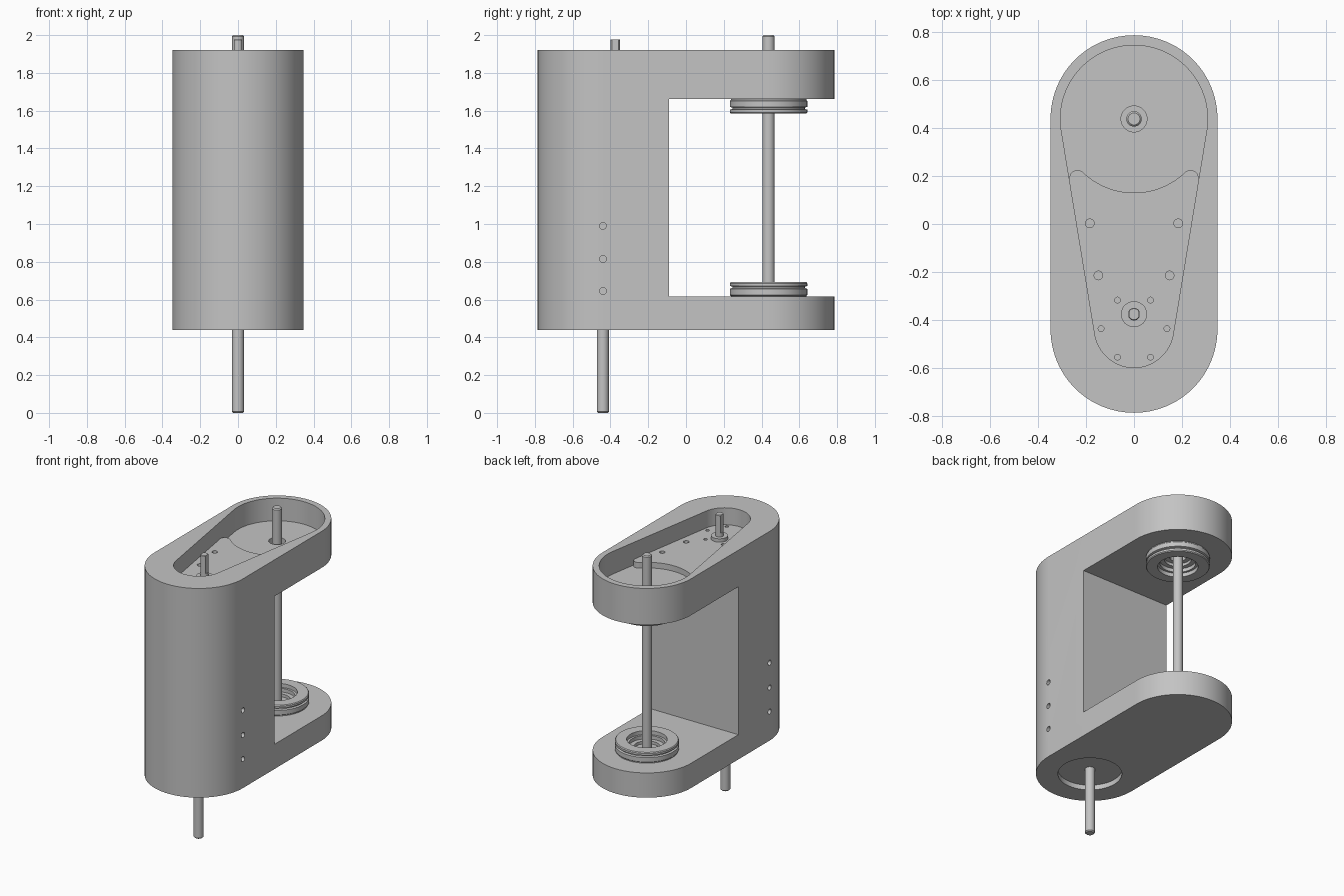
import bpy, bmesh
from math import sin, cos, pi, asin, hypot, atan2, radians
from mathutils import Matrix

if "Cube" in bpy.data.objects:
    bpy.data.objects.remove(bpy.data.objects["Cube"], do_unlink=True)

grey = bpy.data.materials.new("plain grey")
grey.use_nodes = True
grey.diffuse_color = (0.55, 0.55, 0.55, 1)
grey.node_tree.nodes["Principled BSDF"].inputs["Base Color"].default_value = grey.diffuse_color

ROD_Y, MOTOR_Y, DRIVE_Y = 0.437, -0.44, -0.375
BASE, TOP = 0.44, 1.92
HIGH_FLOOR, LOW_FLOOR = 1.80, 1.76


def make(name, bm):
    bmesh.ops.recalc_face_normals(bm, faces=bm.faces)
    mesh = bpy.data.meshes.new(name)
    bm.to_mesh(mesh)
    bm.free()
    mesh.materials.append(grey)
    obj = bpy.data.objects.new(name, mesh)
    bpy.context.collection.objects.link(obj)
    return obj


def arc(x, y, r, a, b, n):
    return [(x + r * cos(a + (b - a) * i / n), y + r * sin(a + (b - a) * i / n))
            for i in range(n + 1)]


def prism(name, outline, z0, z1):
    bm = bmesh.new()
    face = bm.faces.new([bm.verts.new((x, y, z0)) for x, y in outline])
    top = bmesh.ops.extrude_face_region(bm, geom=[face])["geom"]
    bmesh.ops.translate(bm, vec=(0, 0, z1 - z0),
                        verts=[v for v in top if isinstance(v, bmesh.types.BMVert)])
    return make(name, bm)


def lathe(name, profile, x, y, n=64):
    """Closed solid turned about a vertical axis; profile is (radius, z)."""
    bm = bmesh.new()
    rings = []
    for r, z in profile:
        if r == 0:
            rings.append([bm.verts.new((x, y, z))] * n)
        else:
            rings.append([bm.verts.new((x + r * cos(2 * pi * i / n),
                                        y + r * sin(2 * pi * i / n), z)) for i in range(n)])
    for low, high in zip(rings, rings[1:]):
        for i in range(n):
            j = (i + 1) % n
            corners = list(dict.fromkeys((low[i], low[j], high[j], high[i])))
            bm.faces.new(corners)
    return make(name, bm)


def rod(name, r, z0, z1, x, y, chamfer=0.0, n=32):
    c = chamfer
    if c:
        return lathe(name, [(0, z0), (r - c, z0), (r, z0 + c), (r, z1 - c), (r - c, z1), (0, z1)], x, y, n)
    return lathe(name, [(0, z0), (r, z0), (r, z1), (0, z1)], x, y, n)


def boolean(obj, cutters, operation="DIFFERENCE"):
    for cutter in cutters:
        cutter.hide_render = True
        mod = obj.modifiers.new("cut", "BOOLEAN")
        mod.operation, mod.solver, mod.object = operation, "EXACT", cutter
        bpy.context.view_layer.objects.active = obj
        bpy.ops.object.modifier_apply(modifier=mod.name)
        bpy.data.objects.remove(cutter, do_unlink=True)


def box(name, x0, x1, y0, y1, z0, z1):
    return prism(name, [(x0, y0), (x1, y0), (x1, y1), (x0, y1)], z0, z1)


# C-shaped body
R = 0.347
body = prism("body", arc(0, 0.438, R, 0, pi, 48) + arc(0, -0.438, R, pi, 2 * pi, 48), BASE, TOP)

# Tapered pocket outline: two circles joined by tangents
big_r, small_r, small_y = 0.306, 0.165, -0.432
lean = asin((big_r - small_r) / (ROD_Y - small_y))
nose = arc(0, small_y, small_r, -pi + lean, -lean, 40)
pocket = arc(0, ROD_Y, big_r, -lean, pi + lean, 56) + nose

boolean(body, [
    box("notch", -1, 1, -0.09, 1, 0.615, 1.662),
    prism("pocket_cut", pocket, LOW_FLOOR, TOP + 0.1),
    rod("rod_hole", 0.054, 1.6, 1.9, 0, ROD_Y, n=48),
    rod("motor_recess", 0.205, BASE - 0.1, BASE + 0.035, 0, MOTOR_Y, n=64),
])

# Screw holes in both sides
for z in (0.645, 0.815, 0.99):
    for side in (-1, 1):
        hole = rod("side_hole", 0.018, -0.06, 0.06, 0, 0, n=24)
        hole.data.transform(Matrix.Translation((side * R, MOTOR_Y, z)) @ Matrix.Rotation(pi / 2, 4, "Y"))
        boolean(body, [hole])

# Raised plate in the pocket, scalloped around the rod with rounded tips
tip_r, tip_x, tip_y = 0.034, 0.232, 0.19
edge = small_r - small_y * sin(lean)
tip_x = (edge - tip_r + tip_y * sin(lean)) / cos(lean)
join = atan2(ROD_Y - tip_y, -tip_x)
scoop_r = hypot(tip_x, ROD_Y - tip_y) - tip_r
right_tip = arc(tip_x, tip_y, tip_r, -lean, join, 12)
left_tip = [(-x, y) for x, y in reversed(right_tip)]
start = atan2(tip_y - ROD_Y, tip_x)
scoop = arc(0, ROD_Y, scoop_r, start, -pi - start, 32)[1:-1]
plate = prism("pocket_plate", nose + right_tip + scoop + left_tip, LOW_FLOOR - 0.01, HIGH_FLOOR)

holes = [(s * x, y, 0.018) for s in (-1, 1) for x, y in ((0.184, 0.003), (0.148, -0.214))]
holes += [(x, y, 0.012) for x, y in arc(0, -0.435, 0.137, 0, 5 * pi / 3, 5)]
boolean(plate, [rod("screw_hole", r, HIGH_FLOOR - 0.03, HIGH_FLOOR + 0.05, x, y, n=24)
                for x, y, r in holes])

# Drive shaft with two flats, and its collar
collar = rod("drive_collar", 0.054, HIGH_FLOOR - 0.02, HIGH_FLOOR + 0.024, 0, DRIVE_Y, n=48)
drive = rod("drive_shaft", 0.026, HIGH_FLOOR, 1.977, 0, DRIVE_Y, 0.003)
boolean(drive, [box("flat_cut", s * 0.05 - 0.03, s * 0.05 + 0.03, -0.5, -0.3, 1.85, 2.1)
                for s in (-1, 1)])

# Long rod and lower shaft
long_rod = rod("long_rod", 0.032, 0.605, 2.0, 0, ROD_Y, 0.007)
lower_shaft = rod("lower_shaft", 0.032, 0.0, BASE + 0.05, 0, MOTOR_Y, 0.007)

# Grooved bearing cups facing each other across the gap: (radius, height above arm)
cup = [(0, -0.01), (0.2, -0.01), (0.2, 0.005), (0.205, 0.01), (0.205, 0.042), (0.192, 0.046),
       (0.192, 0.053), (0.205, 0.057), (0.205, 0.071), (0.2, 0.077), (0.13, 0.077),
       (0.13, 0.05), (0.115, 0.05), (0.115, 0.025), (0.085, 0.025), (0.085, 0.005), (0, 0.005)]
lower_cup = lathe("lower_bearing_cup", [(r, 0.615 + h) for r, h in cup], 0, ROD_Y)
upper_cup = lathe("upper_bearing_cup", [(r, 1.662 - h) for r, h in cup[1:-1]] +
                  [(0.054, 1.657), (0.054, 1.672), (0.2, 1.672)], 0, ROD_Y)

# Smooth the round walls, keep edges crisp
for obj in (body, plate, collar, drive, long_rod, lower_shaft, lower_cup, upper_cup):
    bpy.ops.object.select_all(action="DESELECT")
    obj.select_set(True)
    bpy.context.view_layer.objects.active = obj
    bpy.ops.object.shade_smooth_by_angle(angle=radians(25))
